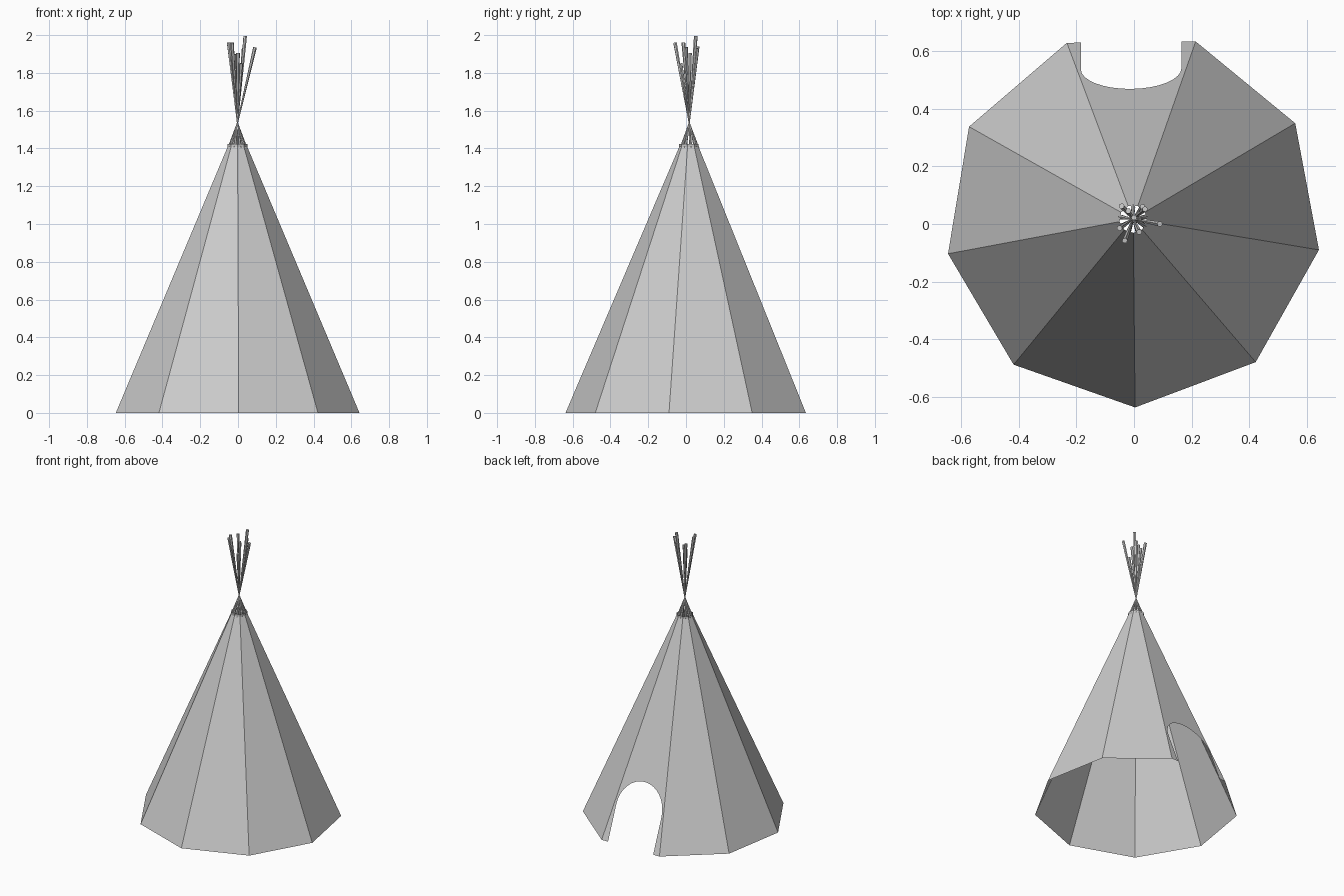
import bpy
import bmesh
from math import sin, cos, pi, radians
from mathutils import Vector

cube = bpy.data.objects.get("Cube")
if cube:
    bpy.data.objects.remove(cube, do_unlink=True)

SIDES = 9
AXIS = Vector((-0.003, 0.017, 0))
KNOT = AXIS + Vector((0, 0, 1.535))

grey = bpy.data.materials.new("grey")
grey.use_nodes = True
grey.diffuse_color = (0.6, 0.6, 0.6, 1)
grey.node_tree.nodes["Principled BSDF"].inputs["Base Color"].default_value = (0.6, 0.6, 0.6, 1)


def make_object(name, bm):
    mesh = bpy.data.meshes.new(name)
    bm.to_mesh(mesh)
    bm.free()
    mesh.materials.append(grey)
    obj = bpy.data.objects.new(name, mesh)
    bpy.context.collection.objects.link(obj)
    return obj


def ring(bm, radius, z):
    angles = [radians(-89.4) + 2 * pi * i / SIDES for i in range(SIDES)]
    return [bm.verts.new(AXIS + Vector((radius * cos(a), radius * sin(a), z))) for a in angles]


def bridge(bm, low, high, skip=None):
    for i in range(SIDES):
        if i != skip:
            j = (i + 1) % SIDES
            bm.faces.new((low[i], low[j], high[j], high[i]))


# Tent cover: open nine-sided cone with an arched doorway in the back panel
bm = bmesh.new()
base = ring(bm, 0.655, 0)
top = ring(bm, 0.048, 1.42)
DOOR = 4
bridge(bm, base, top, skip=DOOR)
a, b, c, d = base[DOOR], base[DOOR + 1], top[DOOR + 1], top[DOOR]
normal = (b.co - a.co).cross(d.co - a.co)


def on_panel(x, z):
    y = a.co.y - (normal.x * (x - a.co.x) + normal.z * z) / normal.y
    return bm.verts.new((x, y, z))


DOOR_X, DOOR_R, SPRING, STEPS = -0.01, 0.175, 0.23, 16
outline = [on_panel(DOOR_X + DOOR_R, 0)]
for i in range(STEPS + 1):
    t = pi * i / STEPS
    outline.append(on_panel(DOOR_X + DOOR_R * cos(t), SPRING + DOOR_R * sin(t)))
outline.append(on_panel(DOOR_X - DOOR_R, 0))
bm.faces.new([a] + outline + [b, c, d])
make_object("tent_cover", bm)

# Collar band around the smoke hole
bm = bmesh.new()
bridge(bm, ring(bm, 0.053, 1.385), ring(bm, 0.053, 1.423))
make_object("collar", bm)


# Poles pinched at the knot, flaring above and below it
def spike(bm, end, radius):
    axis = end - KNOT
    geom = bmesh.ops.create_cone(bm, cap_ends=True, segments=6, radius1=0.003,
                                 radius2=radius, depth=axis.length)
    turn = axis.to_track_quat("Z", "Y").to_matrix()
    bmesh.ops.rotate(bm, verts=geom["verts"], matrix=turn)
    bmesh.ops.translate(bm, verts=geom["verts"], vec=(KNOT + end) / 2)


tips = [(0.038, 0.052, 1.995), (-0.032, -0.058, 1.96), (0.09, 0.0, 1.935),
        (-0.043, 0.062, 1.94), (-0.05, -0.014, 1.96), (0.0, 0.022, 1.905),
        (0.018, -0.028, 1.85), (0.03, 0.06, 1.93), (-0.02, 0.045, 1.9)]
for i, tip in enumerate(tips):
    bm = bmesh.new()
    spike(bm, Vector(tip), 0.01)
    t = radians(-69.4) + 2 * pi * i / SIDES
    spike(bm, AXIS + Vector((0.045 * cos(t), 0.045 * sin(t), 1.4)), 0.009)
    make_object("pole_%d" % (i + 1), bm)
